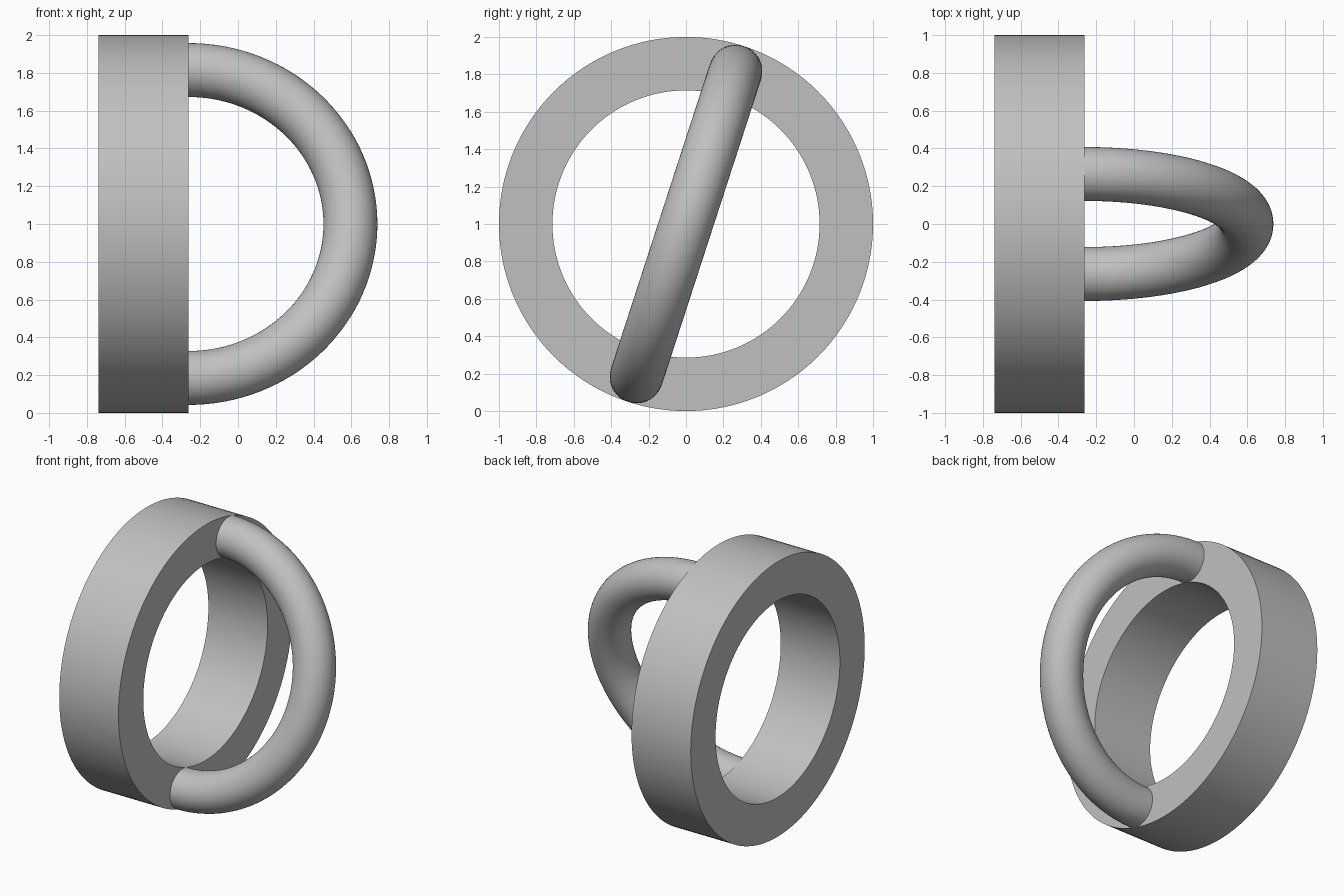
import bpy, bmesh
from math import sin, cos, pi, radians
from mathutils import Matrix, Vector

if "Cube" in bpy.data.objects:
    bpy.data.objects.remove(bpy.data.objects["Cube"])

S = 1 / 2.1                # one design unit, so the ring diameter is 2
OUTER, INNER, WIDTH = 2.1 * S, 1.5 * S, 1.0 * S
LOOP_R, TUBE_R = 1.8 * S, 0.3 * S
LEFT = -(OUTER + WIDTH) / 2
FACE = LEFT + WIDTH        # plane where the loop meets the ring

grey = bpy.data.materials.new("light_grey")
grey.diffuse_color = (0.53, 0.53, 0.53, 1)
grey.use_nodes = True
grey.node_tree.nodes["Principled BSDF"].inputs["Base Color"].default_value = grey.diffuse_color


def sweep(name, grid, close_rows):
    """Skin rows of points; each row is a closed loop."""
    bm = bmesh.new()
    rows = [[bm.verts.new(p) for p in row] for row in grid]
    n = len(rows[0])
    for i in range(len(rows) if close_rows else len(rows) - 1):
        a, b = rows[i], rows[(i + 1) % len(rows)]
        for j in range(n):
            k = (j + 1) % n
            bm.faces.new((a[j], a[k], b[k], b[j]))
    bmesh.ops.recalc_face_normals(bm, faces=bm.faces)
    mesh = bpy.data.meshes.new(name)
    bm.to_mesh(mesh)
    bm.free()
    mesh.materials.append(grey)
    obj = bpy.data.objects.new(name, mesh)
    bpy.context.collection.objects.link(obj)
    bpy.ops.object.select_all(action='DESELECT')
    obj.select_set(True)
    bpy.context.view_layer.objects.active = obj
    bpy.ops.object.shade_smooth_by_angle(angle=radians(30))
    return obj


# Flat-sided ring: rectangular section turned around the x axis
section = [(LEFT, INNER), (FACE, INNER), (FACE, OUTER), (LEFT, OUTER)]
N = 128
sweep("ring_band", [[(x, r * cos(2 * pi * i / N), 1 + r * sin(2 * pi * i / N))
                     for x, r in section] for i in range(N)], True)

# Half-round tube loop, tilted about the x axis, its ends resting on the ring
tilt = Matrix.Rotation(radians(-18), 3, 'X')
centre = Vector((FACE, 0, 1))
ARC, SIDES = 64, 48
rows = []
for i in range(ARC + 1):
    a = -pi / 2 + pi * i / ARC
    row = []
    for j in range(SIDES):
        t = 2 * pi * j / SIDES
        r = LOOP_R + TUBE_R * cos(t)
        row.append(centre + tilt @ Vector((r * cos(a), TUBE_R * sin(t), r * sin(a))))
    rows.append(row)
sweep("tube_loop", rows, False)
